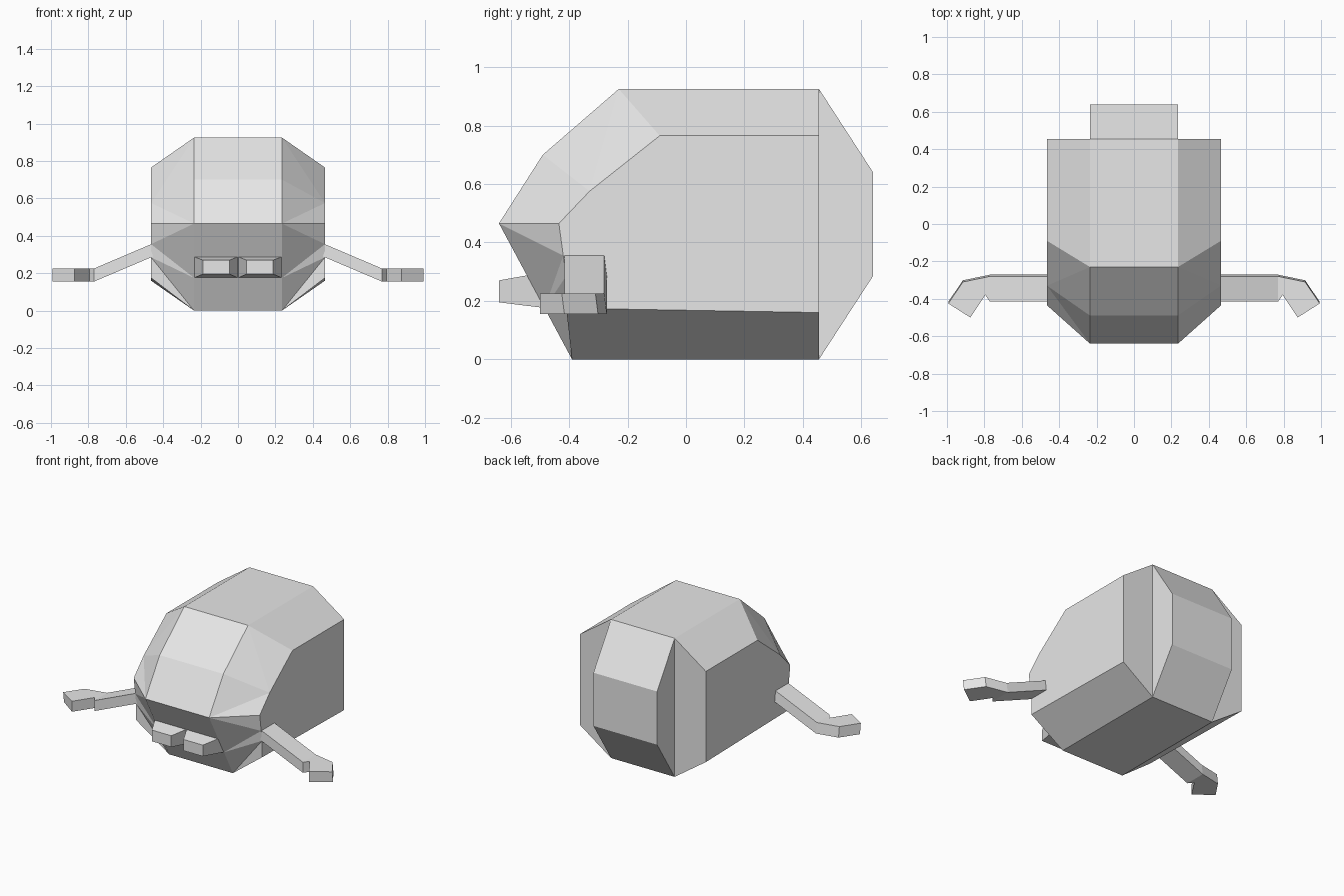
import bpy, bmesh

cube = bpy.data.objects.get("Cube")
if cube:
    bpy.data.objects.remove(cube, do_unlink=True)

grey = bpy.data.materials.new("plain_grey")
grey.use_nodes = True
GREY = (0.8, 0.8, 0.8, 1)
grey.diffuse_color = GREY
grey.node_tree.nodes["Principled BSDF"].inputs["Base Color"].default_value = GREY


def finish(bm, name):
    bmesh.ops.recalc_face_normals(bm, faces=bm.faces)
    mesh = bpy.data.meshes.new(name)
    bm.to_mesh(mesh)
    bm.free()
    mesh.materials.append(grey)
    obj = bpy.data.objects.new(name, mesh)
    bpy.context.collection.objects.link(obj)
    return obj


def loft(name, rings):
    """Join equal rings of points and cap both ends."""
    bm = bmesh.new()
    rows = [[bm.verts.new(p) for p in ring] for ring in rings]
    n = len(rows[0])
    for a, b in zip(rows, rows[1:]):
        for i in range(n):
            j = (i + 1) % n
            bm.faces.new((a[i], a[j], b[j], b[i]))
    bm.faces.new(rows[0])
    bm.faces.new(rows[-1])
    return finish(bm, name)


# Body: a wide centre strip, and a smaller outline on each flank (y, z)
CENTRE_X, FLANK_X = 0.235, 0.465
CENTRE = [(-.64, .465), (-.49, .70), (-.23, .925), (.455, .925), (.64, .64),
          (.64, .285), (.455, 0), (-.39, 0), (-.484, .175), (-.546, .29)]
FLANK = [(-.435, .465), (-.33, .575), (-.09, .765), (.455, .765),
         (.455, .16), (-.41, .175), (-.41, .285), (-.42, .355)]

bm = bmesh.new()
strips = []
for side in (-1, 1):
    centre = [bm.verts.new((side * CENTRE_X, y, z)) for y, z in CENTRE]
    flank = [bm.verts.new((side * FLANK_X, y, z)) for y, z in FLANK]
    strips.append(centre)
    bm.faces.new(flank)
    bm.faces.new(centre[3:7])               # cheek of the rear bulge
    rim = centre[:4] + centre[6:]           # outline without the bulge
    for i in range(len(rim)):
        j = (i + 1) % len(rim)
        if i in (0, 5, 6):                  # bent corner faces, split one way
            bm.faces.new((rim[i], rim[j], flank[j]))
            bm.faces.new((rim[i], flank[j], flank[i]))
        elif i in (1, 7):                   # and the other way
            bm.faces.new((rim[i], rim[j], flank[i]))
            bm.faces.new((rim[j], flank[j], flank[i]))
        else:
            bm.faces.new((rim[i], rim[j], flank[j], flank[i]))
left, right = strips
for i in range(len(left)):
    j = (i + 1) % len(left)
    bm.faces.new((left[i], left[j], right[j], right[i]))
finish(bm, "body")

# Arm stations: front x, front y, back x, back y, top z
ARM = [(.455, -.415, .455, -.28, .359), (.77, -.415, .77, -.28, .225),
       (.795, -.38, .915, -.31, .225), (.875, -.50, .993, -.425, .225)]
THICK, FLARE = 0.07, 0.009

for side, word in ((-1, "right"), (1, "left")):
    loft(word + "_arm", [
        [(side * fx, fy, z), (side * bx, by, z),
         (side * bx, by + FLARE, z - THICK), (side * fx, fy, z - THICK)]
        for fx, fy, bx, by, z in ARM])

    # Tooth: a tapered block growing from the sloping front
    loft(word + "_tooth", [
        [(side * x0, yt, zt), (side * x1, yt, zt),
         (side * x1, yb, zb), (side * x0, yb, zb)]
        for x0, x1, yt, zt, yb, zb in (
            (0, CENTRE_X, -.54, .288, -.478, .175),
            (.045, .188, -.64, .27, -.64, .195))])
